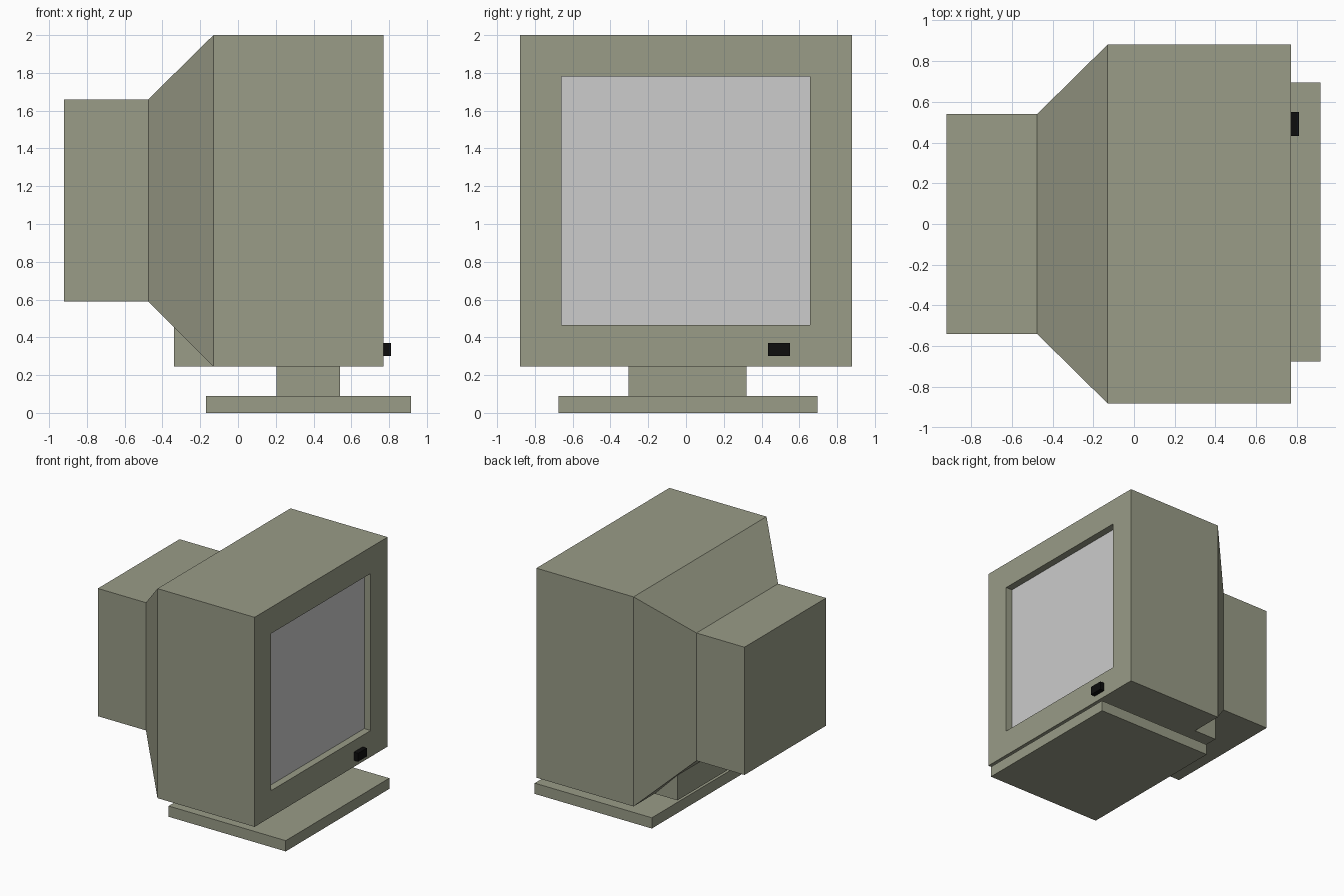
import bpy, bmesh

if "Cube" in bpy.data.objects:
    bpy.data.objects.remove(bpy.data.objects["Cube"])


def material(name, rgb):
    m = bpy.data.materials.new(name)
    m.diffuse_color = (*rgb, 1)
    m.use_nodes = True
    m.node_tree.nodes["Principled BSDF"].inputs["Base Color"].default_value = m.diffuse_color
    return m


CASE = material("olive grey plastic", (0.319, 0.331, 0.242))
GLASS = material("pale grey glass", (0.604, 0.604, 0.604))
BLACK = material("black plastic", (0.004, 0.004, 0.004))


def finish(bm, name, *mats):
    bmesh.ops.recalc_face_normals(bm, faces=bm.faces[:])
    mesh = bpy.data.meshes.new(name)
    bm.to_mesh(mesh)
    bm.free()
    for m in mats:
        mesh.materials.append(m)
    obj = bpy.data.objects.new(name, mesh)
    bpy.context.collection.objects.link(obj)
    return obj


def loft(name, rings, *mats):
    """Join rectangles (x, y0, y1, z0, z1) along x; the last cap takes the last material."""
    bm = bmesh.new()
    loops = [[bm.verts.new((x, y, z)) for y, z in ((y0, z0), (y1, z0), (y1, z1), (y0, z1))]
             for x, y0, y1, z0, z1 in rings]
    for a, b in zip(loops, loops[1:]):
        for i in range(4):
            j = (i + 1) % 4
            bm.faces.new((a[i], a[j], b[j], b[i]))
    bm.faces.new(loops[0])
    bm.faces.new(loops[-1]).material_index = len(mats) - 1
    return finish(bm, name, *mats)


def box(name, x, y, z, mat):
    return loft(name, [(x[0], *y, *z), (x[1], *y, *z)], mat)


# Casing: rear tube housing, taper, main body, bezel and recessed screen
rear = (-0.54, 0.54, 0.59, 1.66)
main = (-0.88, 0.88, 0.245, 2.0)
opening = (-0.66, 0.657, 0.465, 1.78)
loft("monitor_casing",
     [(-0.92, *rear), (-0.475, *rear), (-0.13, *main), (0.77, *main),
      (0.77, *opening), (0.71, *opening)], CASE, GLASS)

# Block under the taper, its sloping top tucked into the casing
loft("rear_support",
     [(-0.34, -0.6, 0.6, 0.245, 0.47), (-0.13, -0.6, 0.6, 0.245, 0.27)], CASE)

# Power button
box("power_button", (0.77, 0.81), (0.433, 0.55), (0.30, 0.37), BLACK)

# Stand
box("stand_neck", (0.205, 0.54), (-0.305, 0.32), (0.09, 0.245), CASE)
box("stand_base", (-0.17, 0.915), (-0.675, 0.695), (0.0, 0.09), CASE)
